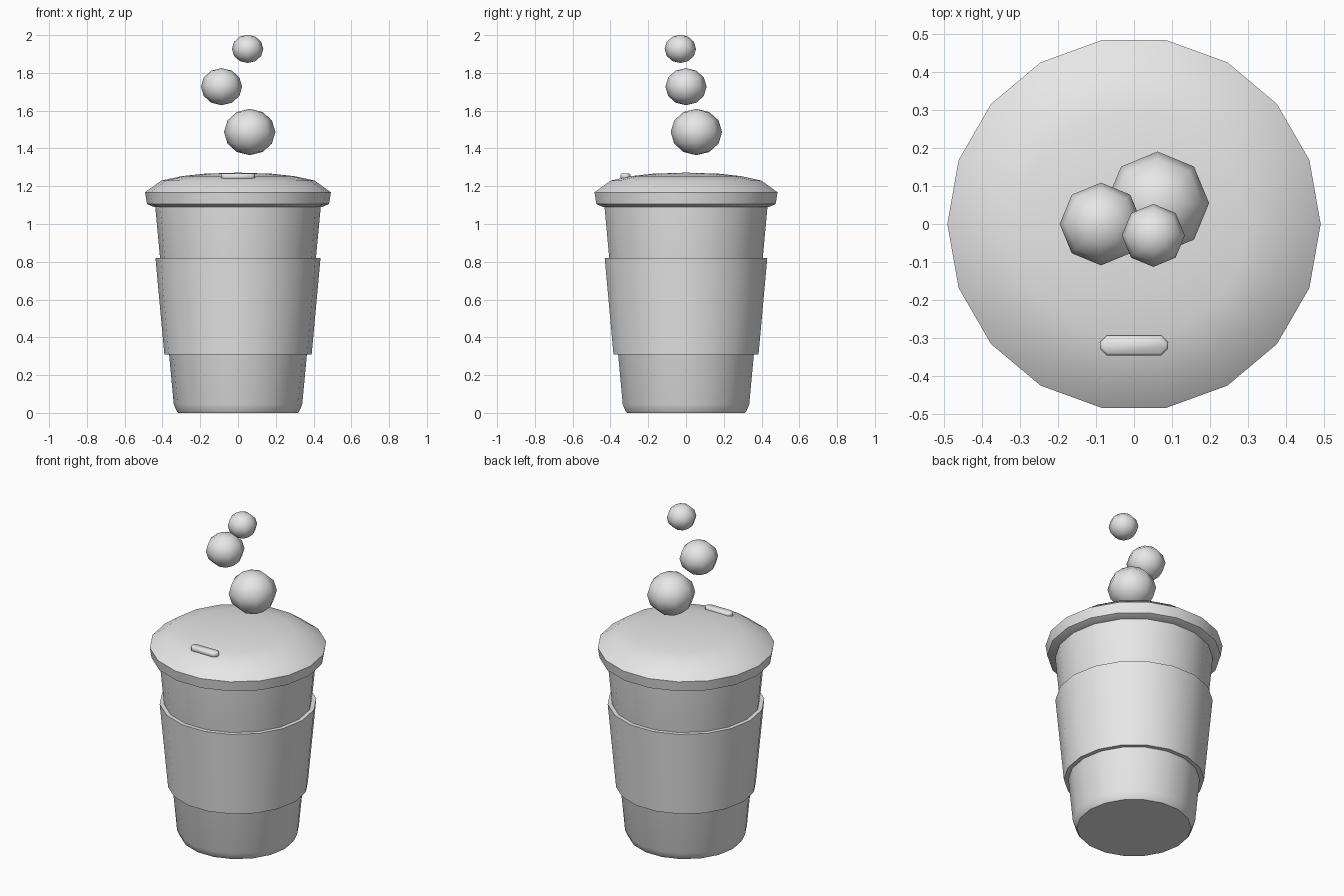
import bpy, bmesh, math

if "Cube" in bpy.data.objects:
    bpy.data.objects.remove(bpy.data.objects["Cube"])

SIDES = 18

grey = bpy.data.materials.new("plain grey")
grey.diffuse_color = (0.8, 0.8, 0.8, 1)
grey.use_nodes = True
grey.node_tree.nodes["Principled BSDF"].inputs["Base Color"].default_value = grey.diffuse_color


def finish(name, bm, smooth_angle):
    """Turn a bmesh into an object with smooth shading and sharp creases."""
    bmesh.ops.recalc_face_normals(bm, faces=bm.faces[:])
    for f in bm.faces:
        f.smooth = True
    for e in bm.edges:
        if e.is_manifold and e.calc_face_angle(0) > math.radians(smooth_angle):
            e.smooth = False
    mesh = bpy.data.meshes.new(name)
    bm.to_mesh(mesh)
    bm.free()
    mesh.materials.append(grey)
    ob = bpy.data.objects.new(name, mesh)
    bpy.context.collection.objects.link(ob)
    return ob


def lathe(name, profile, closed=False, smooth_angle=30):
    """Revolve (radius, z) points around z; radius 0 makes a pole."""
    bm = bmesh.new()
    rings = []
    for r, z in profile:
        if r == 0:
            rings.append([bm.verts.new((0, 0, z))] * SIDES)
        else:
            rings.append([bm.verts.new((r * math.cos(a), r * math.sin(a), z))
                          for a in (2 * math.pi * i / SIDES for i in range(SIDES))])
    pairs = list(zip(rings, rings[1:]))
    if closed:
        pairs.append((rings[-1], rings[0]))
    for lo, hi in pairs:
        for i in range(SIDES):
            j = (i + 1) % SIDES
            quad = list(dict.fromkeys([lo[i], lo[j], hi[j], hi[i]]))
            bm.faces.new(quad)
    return finish(name, bm, smooth_angle)


# Tapered cup body with a chamfered foot
lathe("cup_body", [(0, 0), (0.318, 0), (0.325, 0.01), (0.34, 0.045),
                   (0.439, 1.10), (0, 1.10)])

# Sleeve band around the cup
lathe("sleeve", [(0.355, 0.31), (0.39, 0.31), (0.437, 0.82), (0.405, 0.82)], closed=True)

# Lid with an overhanging rim and a shallow dome
lathe("lid", [(0, 1.09), (0.445, 1.09), (0.482, 1.106), (0.492, 1.168),
              (0.405, 1.23), (0.30, 1.253), (0.18, 1.266), (0, 1.272)])

# Sip opening: a small chamfered bar near the front of the lid
bm = bmesh.new()
bmesh.ops.create_cube(bm, size=1)
bmesh.ops.scale(bm, vec=(0.18, 0.052, 0.03), verts=bm.verts[:])
upright = [e for e in bm.edges if abs(e.verts[0].co.z - e.verts[1].co.z) > 0.01]
bmesh.ops.bevel(bm, geom=upright, offset=0.018, segments=1, affect='EDGES')
rims = [e for e in bm.edges if abs(e.verts[0].co.z - e.verts[1].co.z) < 0.001]
bmesh.ops.bevel(bm, geom=rims, offset=0.006, segments=1, affect='EDGES')
sip = finish("sip_opening", bm, 50)
sip.location = (0, -0.32, 1.252)

# Steam puffs: slightly flattened low-poly balls
puffs = [("steam_low", (0.062, 0.055, 1.487), 0.136),
         ("steam_middle", (-0.087, 0.0, 1.727), 0.109),
         ("steam_top", (0.051, -0.03, 1.927), 0.083)]
for name, centre, radius in puffs:
    bm = bmesh.new()
    bmesh.ops.create_uvsphere(bm, u_segments=8, v_segments=6, radius=radius)
    bmesh.ops.scale(bm, vec=(1, 1, 0.9), verts=bm.verts[:])
    puff = finish(name, bm, 180)
    puff.location = centre
